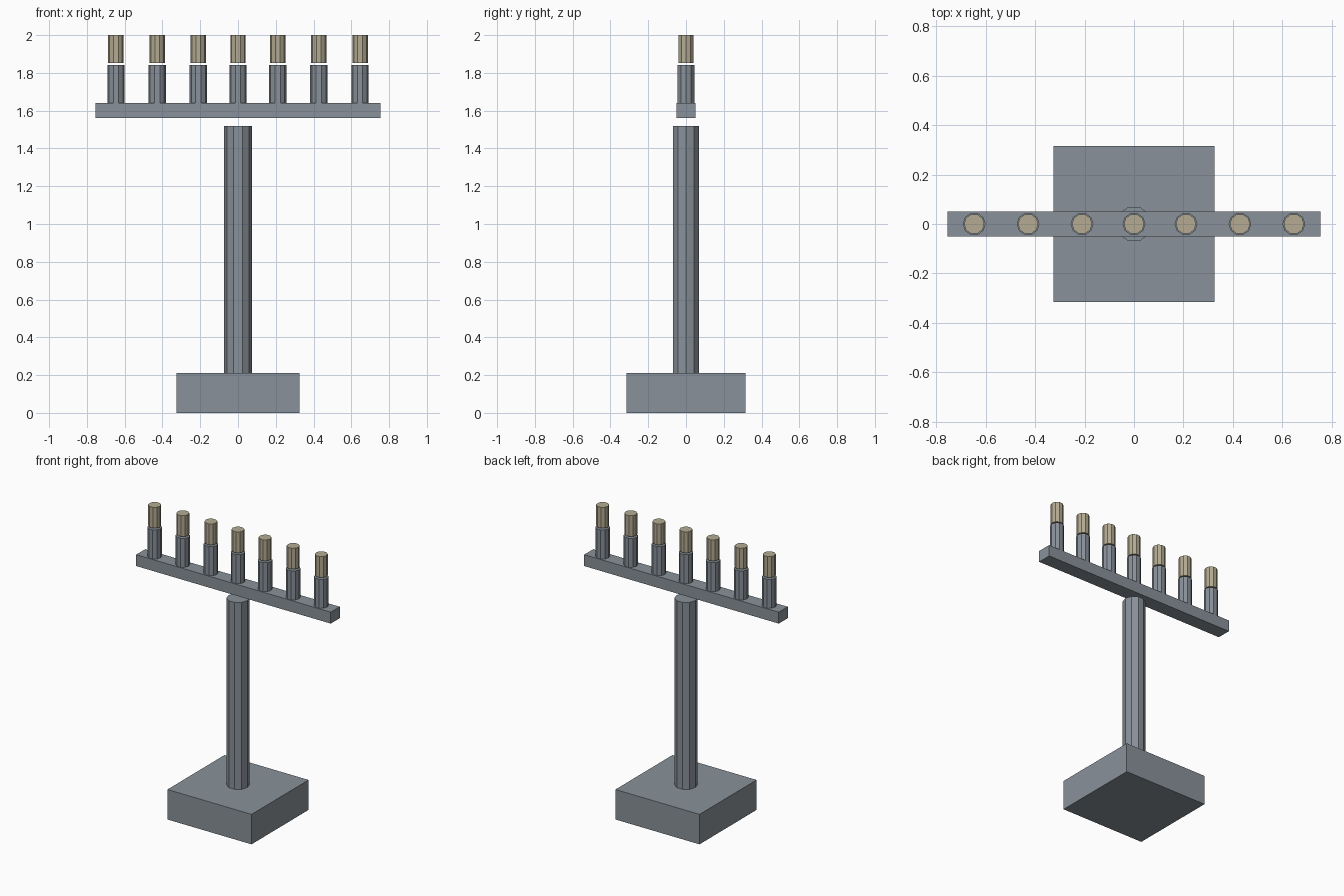
import bpy, bmesh, math
from mathutils import Matrix

if "Cube" in bpy.data.objects:
    bpy.data.objects.remove(bpy.data.objects["Cube"])


def material(name, rgb):
    m = bpy.data.materials.new(name)
    m.diffuse_color = (*rgb, 1)
    m.use_nodes = True
    m.node_tree.nodes["Principled BSDF"].inputs["Base Color"].default_value = m.diffuse_color
    return m


STEEL = material("blue grey", (0.25, 0.285, 0.32))
TAN = material("tan", (0.46, 0.41, 0.29))


def add(name, bm, mat, loc):
    me = bpy.data.meshes.new(name)
    bm.to_mesh(me)
    bm.free()
    me.materials.append(mat)
    ob = bpy.data.objects.new(name, me)
    ob.location = loc
    bpy.context.collection.objects.link(ob)


def box(name, sx, sy, z0, z1, mat):
    bm = bmesh.new()
    bmesh.ops.create_cube(bm, size=1, matrix=Matrix.Diagonal((sx, sy, z1 - z0, 1)))
    add(name, bm, mat, (0, 0, (z0 + z1) / 2))


def post(name, x, r, z0, z1, mat, sides=10):
    # ten-sided prism with a corner pointing along x
    bm = bmesh.new()
    bmesh.ops.create_cone(bm, cap_ends=True, segments=sides, radius1=r, radius2=r, depth=z1 - z0)
    bmesh.ops.rotate(bm, verts=bm.verts, matrix=Matrix.Rotation(math.pi / 2, 3, 'Z'))
    add(name, bm, mat, (x, 0, (z0 + z1) / 2))


# stand: block, column and the crossbar floating just above it
box("base", 0.652, 0.632, 0, 0.21, STEEL)
post("column", 0, 0.073, 0.21, 1.52, STEEL)
box("crossbar", 1.508, 0.1, 1.56, 1.64, STEEL)

# seven holders, each with a candle hovering over a thin gap
for i, x in enumerate((-0.646, -0.428, -0.21, 0, 0.21, 0.428, 0.646)):
    post(f"holder_{i + 1}", x, 0.046, 1.64, 1.843, STEEL)
    post(f"candle_{i + 1}", x, 0.041, 1.853, 2.0, TAN)
